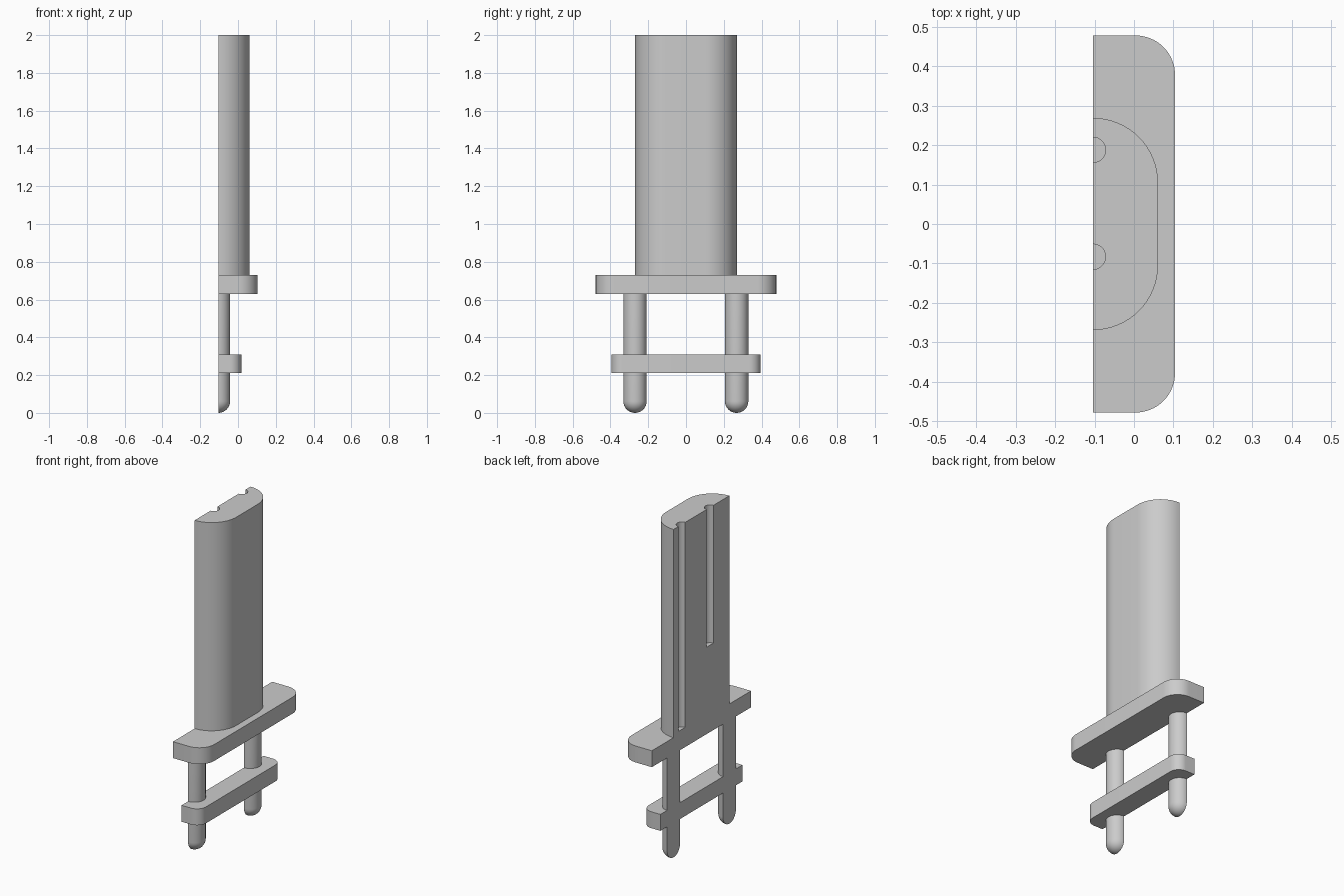
import bpy, bmesh, math

if "Cube" in bpy.data.objects:
    bpy.data.objects.remove(bpy.data.objects["Cube"])

BACK = -0.104          # the flat, cut-away side shared by all parts
grey = bpy.data.materials.new("plain grey")
grey.diffuse_color = (0.6, 0.6, 0.6, 1)
grey.use_nodes = True
grey.node_tree.nodes["Principled BSDF"].inputs["Base Color"].default_value = grey.diffuse_color


def finish(name, bm):
    bmesh.ops.recalc_face_normals(bm, faces=bm.faces)
    me = bpy.data.meshes.new(name)
    bm.to_mesh(me)
    bm.free()
    me.materials.append(grey)
    ob = bpy.data.objects.new(name, me)
    bpy.context.collection.objects.link(ob)
    return ob


def activate(ob):
    bpy.ops.object.select_all(action='DESELECT')
    ob.select_set(True)
    bpy.context.view_layer.objects.active = ob


def smooth(ob):
    activate(ob)
    bpy.ops.object.shade_smooth_by_angle(angle=math.radians(30))


def extrude(name, points, z0, z1):
    bm = bmesh.new()
    face = bm.faces.new([bm.verts.new((x, y, z0)) for x, y in points])
    top = bmesh.ops.extrude_face_region(bm, geom=[face])["geom"]
    verts = [v for v in top if isinstance(v, bmesh.types.BMVert)]
    bmesh.ops.translate(bm, verts=verts, vec=(0, 0, z1 - z0))
    return finish(name, bm)


def half_block(name, front, half_y, radius, z0, z1, steps=16):
    """Flat at the back, rounded at the two front corners."""
    arc = [(front - radius + radius * math.cos(a), half_y - radius + radius * math.sin(a))
           for a in (math.pi / 2 * i / steps for i in range(steps + 1))]
    side = arc if front - radius <= BACK + 1e-5 else arc + [(BACK, half_y)]
    return extrude(name, side + [(x, -y) for x, y in reversed(side)], z0, z1)


def half_pin(name, y, radius, z1, segs=20, dome=8):
    """Half-round rod with a domed lower end."""
    bm = bmesh.new()
    levels = [(radius * math.sin(a), radius - radius * math.cos(a))
              for a in (math.pi / 2 * i / dome for i in range(1, dome + 1))] + [(radius, z1)]
    angles = [-math.pi / 2 + math.pi * i / segs for i in range(segs + 1)]
    rings = [[bm.verts.new((BACK + r * math.cos(a), y + r * math.sin(a), z)) for a in angles]
             for r, z in levels]
    tip = bm.verts.new((BACK, y, 0))
    for i in range(segs):
        bm.faces.new((tip, rings[0][i], rings[0][i + 1]))
        for lo, hi in zip(rings, rings[1:]):
            bm.faces.new((lo[i], lo[i + 1], hi[i + 1], hi[i]))
    bm.faces.new(rings[-1])                                             # top end
    bm.faces.new([tip] + [r[0] for r in rings] + [r[-1] for r in reversed(rings)])  # flat back
    return finish(name, bm)


# Tall body with two half-round grooves in its flat side
body = half_block("body", 0.061, 0.269, 0.165, 0.73, 2.0)
for y, floor in ((0.188, 0.75), (-0.083, 1.16)):
    circle = [(BACK + 0.032 * math.cos(a), y + 0.032 * math.sin(a))
              for a in (math.tau * (i + 0.5) / 32 for i in range(32))]
    cutter = extrude("groove_cutter", circle, floor, 2.1)
    cutter.hide_render = True
    mod = body.modifiers.new("groove", 'BOOLEAN')
    mod.operation = 'DIFFERENCE'
    mod.solver = 'EXACT'
    mod.object = cutter
    activate(body)
    bpy.ops.object.modifier_apply(modifier=mod.name)
    bpy.data.objects.remove(cutter)
smooth(body)

# Wide flange and the narrower plate lower down
smooth(half_block("flange", 0.104, 0.478, 0.10, 0.63, 0.73))
smooth(half_block("lower_plate", 0.018, 0.395, 0.06, 0.21, 0.31))

# Two pins
for label, y in (("front_pin", -0.27), ("rear_pin", 0.268)):
    smooth(half_pin(label, y, 0.062, 0.63))
